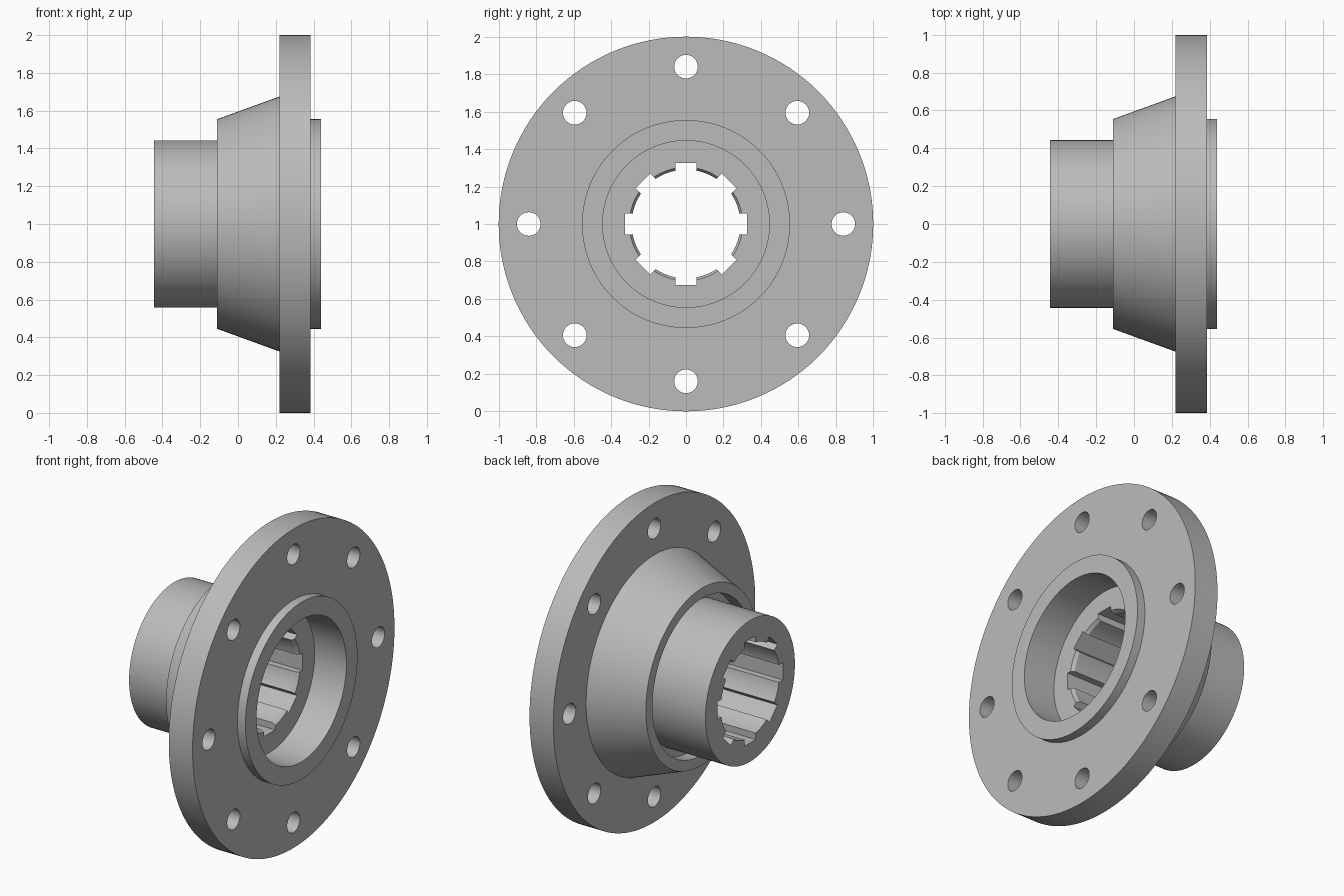
import bpy, bmesh, math
from mathutils import Matrix, Vector

if "Cube" in bpy.data.objects:
    bpy.data.objects.remove(bpy.data.objects["Cube"], do_unlink=True)

steel = bpy.data.materials.new("grey_steel")
steel.use_nodes = True
steel.diffuse_color = (0.5, 0.5, 0.5, 1)
steel.node_tree.nodes["Principled BSDF"].inputs["Base Color"].default_value = (0.5, 0.5, 0.5, 1)

SEGMENTS = 128
AXIS = Matrix.Translation((0, 0, 1))


def make_object(name, bm):
    bmesh.ops.recalc_face_normals(bm, faces=bm.faces)
    mesh = bpy.data.meshes.new(name)
    bm.to_mesh(mesh)
    bm.free()
    mesh.materials.append(steel)
    obj = bpy.data.objects.new(name, mesh)
    bpy.context.collection.objects.link(obj)
    return obj


# Closed cross-section of the flange as (position along axis, radius)
profile = [
    (-0.445, 0.29), (-0.445, 0.443),    # hub end
    (-0.03, 0.443), (-0.03, 0.49),      # relief groove around the hub
    (-0.11, 0.49), (-0.11, 0.555),      # cone end
    (0.22, 0.675), (0.22, 1.0),         # cone to disc
    (0.385, 1.0), (0.385, 0.555),       # disc front
    (0.44, 0.555), (0.44, 0.445),       # locating rim
    (0.22, 0.445), (0.22, 0.303),       # counterbore and its floor
    (0.20, 0.29),                       # chamfer on the spline teeth
]
bm = bmesh.new()
rings = []
for i in range(SEGMENTS):
    turn = AXIS @ Matrix.Rotation(math.tau * i / SEGMENTS, 4, 'X')
    rings.append([bm.verts.new(turn @ Vector((x, 0, r))) for x, r in profile])
for i, ring in enumerate(rings):
    following = rings[(i + 1) % SEGMENTS]
    for j in range(len(profile)):
        k = (j + 1) % len(profile)
        bm.faces.new((ring[j], ring[k], following[k], following[j]))
flange = make_object("splined_flange", bm)

# Cutters: eight bolt holes and eight spline grooves
bm = bmesh.new()
for i in range(8):
    turn = AXIS @ Matrix.Rotation(math.tau * i / 8, 4, 'X')
    bmesh.ops.create_cone(
        bm, cap_ends=True, segments=32, radius1=0.063, radius2=0.063, depth=0.4,
        matrix=turn @ Matrix.Translation((0.3, 0, 0.84)) @ Matrix.Rotation(math.pi / 2, 4, 'Y'))
    bmesh.ops.create_cube(
        bm, size=1,
        matrix=turn @ Matrix.Translation((-0.15, 0, 0.2625)) @ Matrix.Diagonal((0.9, 0.11, 0.125, 1)))
cutter = make_object("hole_cutter", bm)
cutter.hide_render = True

cut = flange.modifiers.new("holes", 'BOOLEAN')
cut.operation = 'DIFFERENCE'
cut.solver = 'EXACT'
cut.object = cutter

bpy.ops.object.select_all(action='DESELECT')
flange.select_set(True)
bpy.context.view_layer.objects.active = flange
bpy.ops.object.modifier_apply(modifier=cut.name)
bpy.data.objects.remove(cutter, do_unlink=True)
bpy.ops.object.shade_smooth_by_angle(angle=math.radians(15))
